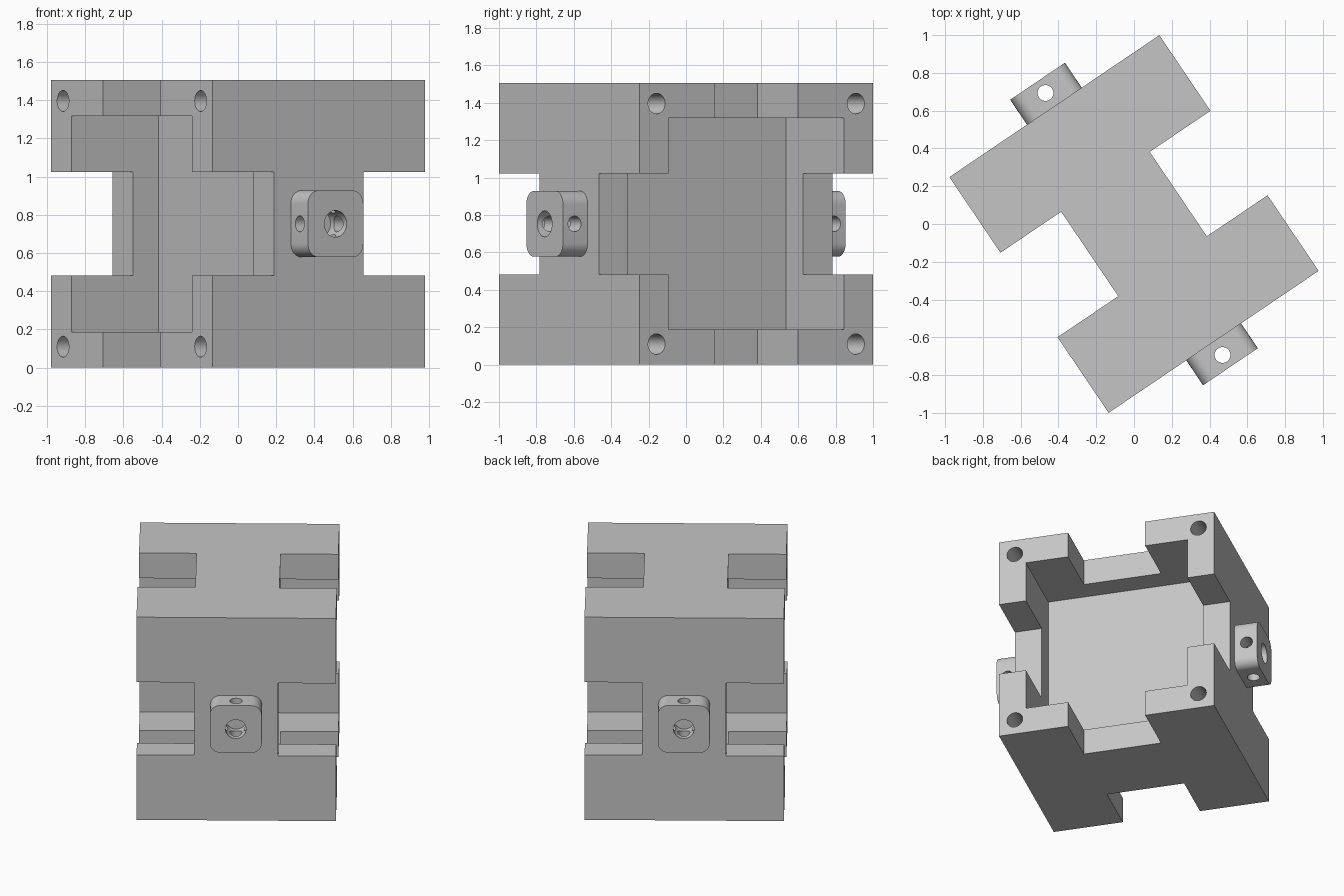
import bpy, math
from mathutils import Matrix, Vector

if "Cube" in bpy.data.objects:
    bpy.data.objects.remove(bpy.data.objects["Cube"])

ANGLE = math.radians(34.05)      # block is turned about the vertical axis
HX, HY, HZ = 0.671, 0.753, 0.7525  # half sizes of the block
SLOT, SLOT_X = 0.27, 0.283       # half width and floor of the cross slots
POCKET, POCKET_X = 0.565, 0.12   # half width and floor of the square pockets
LUG, LUG_Y, CROSS_Y = 0.175, 0.912, 0.837

grey = bpy.data.materials.new("grey")
grey.diffuse_color = (0.56, 0.56, 0.56, 1)
grey.use_nodes = True
grey.node_tree.nodes["Principled BSDF"].inputs["Base Color"].default_value = grey.diffuse_color


def box(name, lo, hi):
    bpy.ops.mesh.primitive_cube_add(size=1)
    o = bpy.context.object
    o.name = name
    lo, hi = Vector(lo), Vector(hi)
    o.data.transform(Matrix.Translation((lo + hi) / 2) @ Matrix.Diagonal((*(hi - lo), 1)))
    return o


def rod(axis, centre, r, length):
    bpy.ops.mesh.primitive_cylinder_add(vertices=32, radius=r, depth=length)
    o = bpy.context.object
    o.name = "hole_cutter"
    turn = {"x": Matrix.Rotation(math.pi / 2, 4, "Y"),
            "y": Matrix.Rotation(math.pi / 2, 4, "X"), "z": Matrix()}[axis]
    o.data.transform(Matrix.Translation(centre) @ turn)
    return o


def activate(o):
    bpy.ops.object.select_all(action="DESELECT")
    o.select_set(True)
    bpy.context.view_layer.objects.active = o


def cut(target, cutter):
    activate(target)
    m = target.modifiers.new("cut", "BOOLEAN")
    m.operation, m.solver, m.object = "DIFFERENCE", "EXACT", cutter
    bpy.ops.object.modifier_apply(modifier=m.name)
    bpy.data.objects.remove(cutter)


def finish(o):
    o.data.materials.clear()
    o.data.materials.append(grey)
    activate(o)
    bpy.ops.object.shade_smooth_by_angle(angle=math.radians(30))
    o.matrix_world = Matrix.Translation((0, 0, HZ)) @ Matrix.Rotation(ANGLE, 4, "Z")


def span(s, a, b):
    return sorted((s * a, s * b))


# Main block with crossed slots, a square pocket and corner holes on two sides
block = box("block", (-HX, -HY, -HZ), (HX, HY, HZ))
for s in (-1, 1):
    x0, x1 = span(s, SLOT_X, 1)
    cut(block, box("slot_cutter", (x0, -SLOT, -1), (x1, SLOT, 1)))
    cut(block, box("slot_cutter", (x0, -1, -SLOT), (x1, 1, SLOT)))
    x0, x1 = span(s, POCKET_X, 1)
    cut(block, box("pocket_cutter", (x0, -POCKET, -POCKET), (x1, POCKET, POCKET)))
    for y in (-0.643, 0.643):
        for z in (-0.643, 0.643):
            cut(block, rod("x", (s * HX, y, z), 0.055, 0.8))
finish(block)

# Rounded lugs with a central hole and two cross holes
for s, name in ((-1, "front_lug"), (1, "back_lug")):
    y0, y1 = span(s, HY - 0.005, LUG_Y)
    lug = box(name, (-LUG, y0, -LUG), (LUG, y1, LUG))
    weight = lug.data.attributes.new("bevel_weight_edge", "FLOAT", "EDGE")
    for e in lug.data.edges:
        a, b = (lug.data.vertices[i].co for i in e.vertices)
        weight.data[e.index].value = 1.0 if abs(a.y - b.y) > 0.01 else 0.0
    activate(lug)
    m = lug.modifiers.new("round", "BEVEL")
    m.limit_method, m.width, m.segments = "WEIGHT", 0.07, 8
    bpy.ops.object.modifier_apply(modifier=m.name)
    cut(lug, rod("y", (0, s * (LUG_Y + 0.02), 0), 0.07, 0.34))
    cut(lug, rod("x", (0, s * CROSS_Y, 0), 0.042, 0.6))
    cut(lug, rod("z", (0, s * CROSS_Y, 0), 0.042, 0.6))
    finish(lug)
